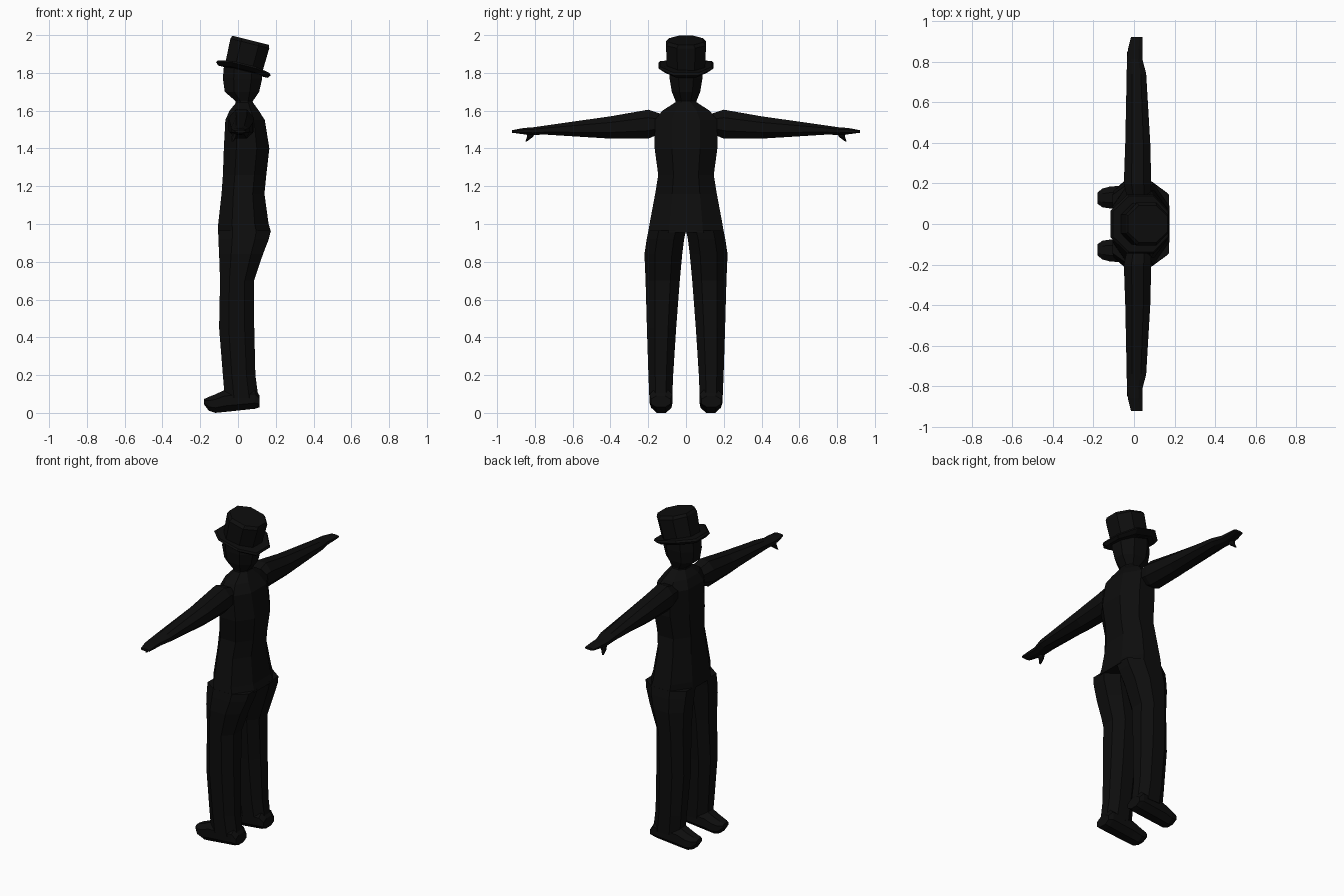
import bpy, bmesh, math
from mathutils import Matrix, Vector

black = bpy.data.materials.new("soft black")
black.diffuse_color = (0.004, 0.004, 0.004, 1)


def finish(name, bm):
    bmesh.ops.recalc_face_normals(bm, faces=bm.faces)
    me = bpy.data.meshes.new(name)
    bm.to_mesh(me)
    bm.free()
    me.materials.append(black)
    ob = bpy.data.objects.new(name, me)
    bpy.context.collection.objects.link(ob)
    return ob


def loft(name, axis, rings, k=0.45, side=1):
    """Skin eight-sided rings (position, a0, a1, b0, b1) along an axis.
    a, b are the remaining axes in xyz order; side=-1 mirrors across y."""
    oct8 = [(1, -k), (1, k), (k, 1), (-k, 1), (-1, k), (-1, -k), (-k, -1), (k, -1)]
    bm = bmesh.new()
    loops = []
    for p, a0, a1, b0, b1 in rings:
        loop = []
        for u, v in oct8:
            co = [(a0 + a1) / 2 + u * (a1 - a0) / 2, (b0 + b1) / 2 + v * (b1 - b0) / 2]
            co.insert("xyz".index(axis), p)
            co[1] *= side
            loop.append(bm.verts.new(co))
        loops.append(loop)
    for lo, hi in zip(loops, loops[1:]):
        for i in range(8):
            j = (i + 1) % 8
            bm.faces.new((lo[i], lo[j], hi[j], hi[i]))
    bm.faces.new(loops[0])
    bm.faces.new(loops[-1])
    return finish(name, bm)


# Torso with coat, from hips to neck
loft("torso", "z", [
    (0.955, -0.105, 0.175, -0.20, 0.20),
    (1.00, -0.105, 0.162, -0.193, 0.193),
    (1.16, -0.087, 0.14, -0.163, 0.163),
    (1.26, -0.08, 0.15, -0.147, 0.147),
    (1.40, -0.075, 0.166, -0.166, 0.166),
    (1.55, -0.067, 0.142, -0.165, 0.165),
    (1.60, -0.045, 0.11, -0.125, 0.125),
    (1.645, -0.008, 0.078, -0.055, 0.055)])

# Neck and head
loft("head", "z", [
    (1.62, -0.012, 0.085, -0.06, 0.06),
    (1.65, -0.012, 0.078, -0.055, 0.055),
    (1.70, -0.07, 0.112, -0.075, 0.075),
    (1.77, -0.08, 0.128, -0.087, 0.087),
    (1.83, -0.075, 0.125, -0.09, 0.09)])

for side, tag in ((1, "right"), (-1, "left")):
    # Arm tapering to a flat hand
    loft(tag + "_arm", "y", [
        (0.11, -0.03, 0.08, 1.49, 1.575),
        (0.20, -0.05, 0.085, 1.452, 1.605),
        (0.40, -0.043, 0.08, 1.452, 1.57),
        (0.74, -0.036, 0.06, 1.473, 1.522),
        (0.81, -0.035, 0.042, 1.472, 1.512),
        (0.86, -0.03, 0.042, 1.475, 1.508),
        (0.92, -0.015, 0.042, 1.483, 1.497)], side=side)
    # Thumb
    loft(tag + "_thumb", "z", [
        (1.437, -0.034, -0.024, 0.842, 0.85),
        (1.46, -0.034, -0.008, 0.812, 0.842),
        (1.49, -0.03, 0.005, 0.79, 0.845)], side=side)
    # Trouser leg
    loft(tag + "_leg", "z", [
        (0.08, -0.07, 0.108, 0.073, 0.194),
        (0.20, -0.08, 0.092, 0.068, 0.199),
        (0.45, -0.10, 0.086, 0.052, 0.207),
        (0.70, -0.095, 0.085, 0.033, 0.214),
        (0.84, -0.10, 0.132, 0.02, 0.22),
        (0.92, -0.104, 0.163, 0.01, 0.208),
        (0.965, -0.105, 0.173, 0.0, 0.199)], side=side)
    # Shoe
    loft(tag + "_shoe", "x", [
        (-0.18, 0.10, 0.155, 0.045, 0.073),
        (-0.155, 0.082, 0.175, 0.012, 0.085),
        (-0.12, 0.077, 0.184, 0.0, 0.098),
        (-0.07, 0.075, 0.188, 0.005, 0.122),
        (0.09, 0.072, 0.193, 0.022, 0.13),
        (0.115, 0.083, 0.185, 0.03, 0.09)], side=side)

# Top hat, built upright then tipped back
tilt = Matrix.Translation(Vector((0.03, 0, 1.825))) @ Matrix.Rotation(math.radians(14), 4, 'Y')
crown = loft("hat_crown", "z", [
    (-0.015, -0.10, 0.10, -0.10, 0.10),
    (0.135, -0.106, 0.106, -0.106, 0.106),
    (0.152, -0.10, 0.10, -0.09, 0.09)])
brim = loft("hat_brim", "z", [
    (-0.014, -0.135, 0.135, -0.115, 0.115),
    (0.0, -0.15, 0.148, -0.145, 0.145),
    (0.012, -0.14, 0.14, -0.137, 0.137)])
# Curl the brim up at the sides
for v in brim.data.vertices:
    v.co.z += 0.022 * (abs(v.co.y) / 0.145) ** 2 - 0.008
for ob in (crown, brim):
    ob.data.transform(tilt)
